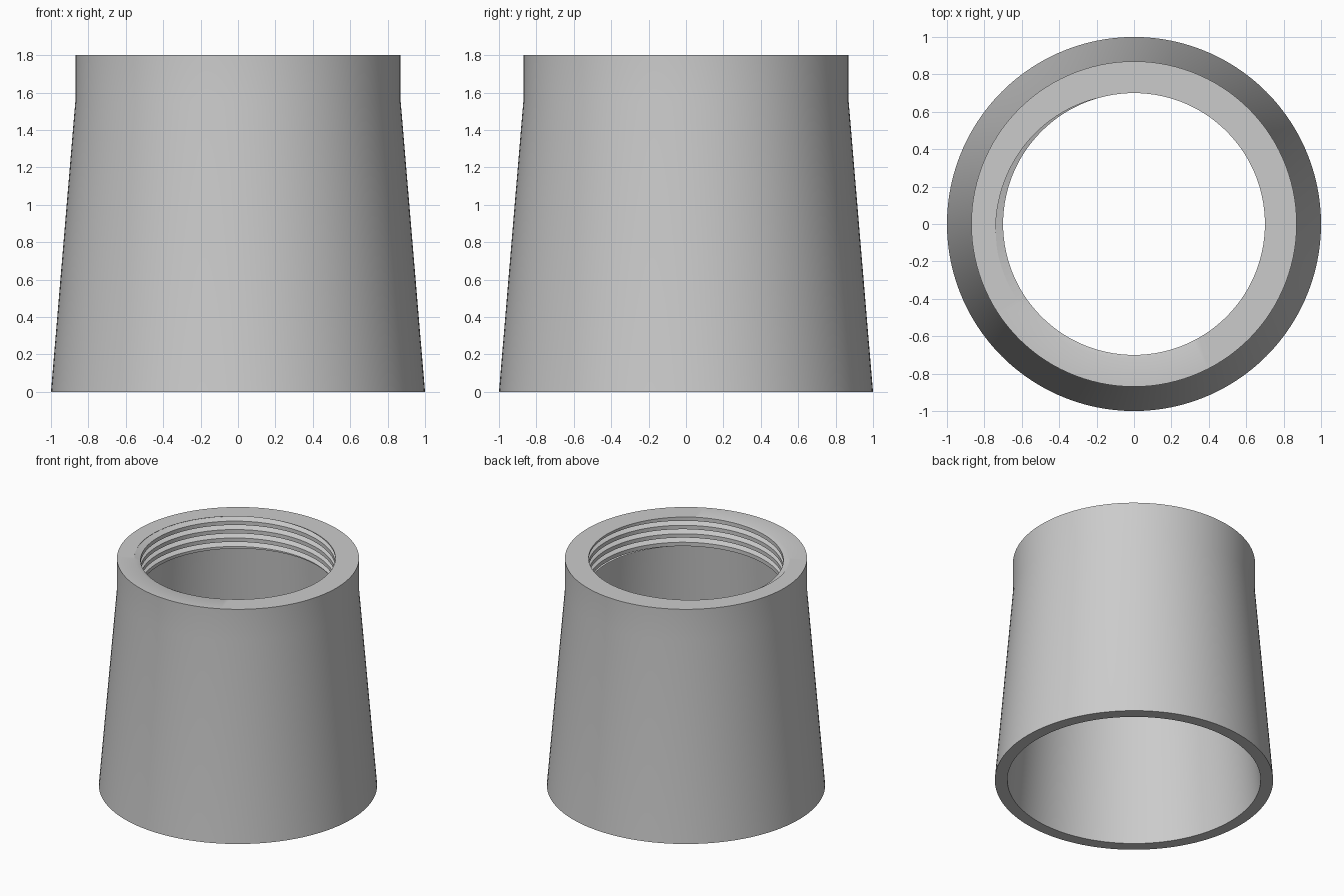
import bpy, bmesh, math

cube = bpy.data.objects.get("Cube")
if cube:
    bpy.data.objects.remove(cube)

SIDES = 120
HEIGHT, NECK = 1.8, 1.55            # top rim and start of the straight neck
CREST, ROOT, PITCH = 0.70, 0.745, 0.067
KNOTS = (0.0, 0.24, 0.30, 0.54)     # crest, root, root, crest as shares of one pitch
START = math.radians(300)           # where the upper flank meets the rim

# Radius of the right-hand thread at a height and angle
def thread_radius(z, angle):
    share = ((z - HEIGHT) / PITCH - (angle - START) / math.tau) % 1
    a, b, c, d = KNOTS
    if share < b:
        return CREST + (ROOT - CREST) * share / b
    if share < c:
        return ROOT
    if share < d:
        return ROOT - (ROOT - CREST) * (share - c) / (d - c)
    return CREST

# Closed section: outer skin, rim, threaded bore, ledge and lower bore
def section(angle):
    points = [(1.0, 0), (0.87, NECK), (0.87, HEIGHT)]
    base = HEIGHT + PITCH * (angle - START) / math.tau
    for turn in range(2, -6, -1):
        for share in reversed(KNOTS):
            z = min(HEIGHT, max(NECK, base + (turn + share) * PITCH))
            points.append((thread_radius(z, angle), z))
    return points + [(0.78, NECK), (0.91, 0)]

bm = bmesh.new()
columns = []
for i in range(SIDES + 1):
    angle = math.tau * i / SIDES
    columns.append([bm.verts.new((r * math.cos(angle), r * math.sin(angle), z))
                    for r, z in section(angle)])
count = len(columns[0])
for left, right in zip(columns, columns[1:]):
    for j in range(count):
        k = (j + 1) % count
        bm.faces.new((left[j], right[j], right[k], left[k]))
bmesh.ops.remove_doubles(bm, verts=bm.verts, dist=0.0001)
bmesh.ops.dissolve_degenerate(bm, edges=bm.edges, dist=0.0001)
bmesh.ops.recalc_face_normals(bm, faces=bm.faces)
mesh = bpy.data.meshes.new("threaded_collar")
bm.to_mesh(mesh)
bm.free()

# Plain grey finish
grey = bpy.data.materials.new("light_grey")
grey.use_nodes = True
grey.diffuse_color = (0.6, 0.6, 0.6, 1)
grey.node_tree.nodes["Principled BSDF"].inputs["Base Color"].default_value = (0.6, 0.6, 0.6, 1)
mesh.materials.append(grey)

collar = bpy.data.objects.new("threaded_collar", mesh)
bpy.context.collection.objects.link(collar)
bpy.context.view_layer.objects.active = collar
collar.select_set(True)
bpy.ops.object.shade_smooth_by_angle(angle=math.radians(30))
